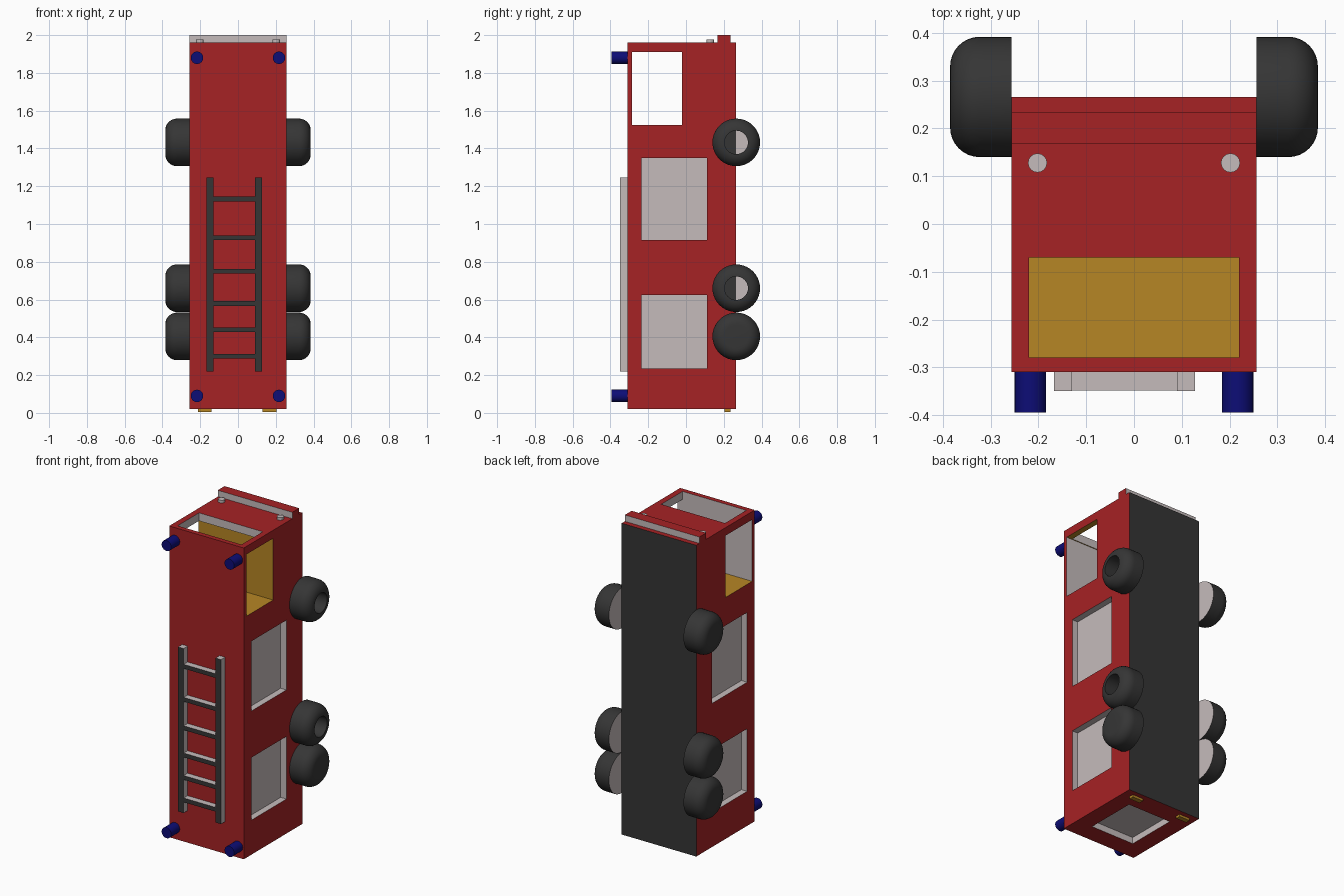
import bpy, bmesh, math
from mathutils import Matrix, Vector

if "Cube" in bpy.data.objects:
    bpy.data.objects.remove(bpy.data.objects["Cube"], do_unlink=True)


def material(name, rgb):
    m = bpy.data.materials.new(name)
    m.use_nodes = True
    m.diffuse_color = (*rgb, 1)
    m.node_tree.nodes["Principled BSDF"].inputs["Base Color"].default_value = (*rgb, 1)
    return m


PAINT = [material("red", (0.38, 0.016, 0.018)), material("dark_grey", (0.036, 0.036, 0.036)),
         material("pale_grey", (0.56, 0.5, 0.5)), material("ochre", (0.47, 0.24, 0.018)),
         material("blue", (0.004, 0.004, 0.18))]
RED, DARK, PALE, OCHRE, BLUE = range(5)


def finish(name, bm, rule):
    """Make an object; rule is a colour index or a function of face centre and normal."""
    me = bpy.data.meshes.new(name)
    bm.to_mesh(me)
    bm.free()
    for m in PAINT:
        me.materials.append(m)
    ob = bpy.data.objects.new(name, me)
    bpy.context.collection.objects.link(ob)
    colour(ob, rule)
    return ob


def colour(ob, rule):
    for p in ob.data.polygons:
        p.material_index = rule(p.center, p.normal) if callable(rule) else rule


def box(name, xs, ys, zs, rule):
    bm = bmesh.new()
    bmesh.ops.create_cube(bm, size=1)
    spans = (xs, ys, zs)
    for v in bm.verts:
        v.co = Vector([a + (b - a) * (c + 0.5) for (a, b), c in zip(spans, v.co)])
    return finish(name, bm, rule)


def cylinder(name, centre, radius, depth, axis, sides, rule):
    bm = bmesh.new()
    turn = Vector((0, 0, 1)).rotation_difference(Vector(axis)).to_matrix().to_4x4()
    bmesh.ops.create_cone(bm, cap_ends=True, segments=sides, radius1=radius, radius2=radius,
                          depth=depth, matrix=Matrix.Translation(centre) @ turn)
    return finish(name, bm, rule)


def smooth(ob):
    bpy.ops.object.select_all(action="DESELECT")
    ob.select_set(True)
    bpy.context.view_layer.objects.active = ob
    bpy.ops.object.shade_smooth_by_angle(angle=math.radians(40))


# Body shell with openings cut into it
W, ROOF, BELLY, TAIL, NOSE = 0.257, -0.31, 0.266, 0.02, 1.96
body = box("body", (-W, W), (ROOF, BELLY), (TAIL, NOSE), RED)

cuts = [((-1, 1), (-0.285, -0.02), (1.525, 1.91)),           # cab
        ((-0.22, 0.22), (-0.28, -0.07), (1.85, 2.1)),        # windscreen
        ((-0.15, 0.15), (-0.19, 0.135), (-0.1, TAIL + 0.04))]  # rear hatch
for side in (-1, 1):                                         # side lockers
    xs = sorted((side * (W - 0.04), side * 0.5))
    for zs in ((0.915, 1.35), (0.235, 0.625)):
        cuts.append((xs, (-0.236, 0.11), zs))

bpy.context.view_layer.objects.active = body
for cut in cuts:
    cutter = box("cutter", *cut, PALE)
    cutter.hide_render = True
    mod = body.modifiers.new("cut", "BOOLEAN")
    mod.operation, mod.solver, mod.object = "DIFFERENCE", "EXACT", cutter
    bpy.ops.object.modifier_apply(modifier=mod.name)
    bpy.data.objects.remove(cutter, do_unlink=True)


def body_rule(c, n):
    near = lambda a, b: abs(a - b) < 0.002
    if near(c.y, BELLY):
        return DARK
    if near(abs(c.x), W) or near(c.y, ROOF) or near(c.z, TAIL) or near(c.z, NOSE):
        return RED
    if 1.5 < c.z < 1.915 and n.y < 0.5:
        return OCHRE
    return PALE


colour(body, body_rule)

# Bumper
box("bumper", (-W, W), (0.168, 0.235), (NOSE - 0.005, 2.0),
    lambda c, n: PALE if abs(n.y) > 0.5 else RED)

# Head lamps, tail lamps and roof beacons
for side, label in ((1, "left"), (-1, "right")):
    cylinder(f"head_lamp_{label}", (side * 0.202, 0.128, NOSE + 0.006), 0.02, 0.02,
             (0, 0, 1), 16, PALE)
    x = side * 0.172 - 0.004
    box(f"tail_lamp_{label}", (x - 0.037, x + 0.037), (0.205, 0.235), (0.006, TAIL + 0.005), OCHRE)
    for end, z in (("front", 1.88), ("rear", 0.09)):
        smooth(cylinder(f"beacon_{end}_{label}", (side * 0.217, -0.35, z), 0.033, 0.09,
                        (0, 1, 0), 24, BLUE))

# Ladder on the roof, dark on its outer faces
ladder_rule = lambda c, n: DARK if n.y < -0.5 else PALE
for label, x in (("right", -0.149), ("left", 0.109)):
    box(f"ladder_rail_{label}", (x - 0.019, x + 0.019), (-0.35, ROOF), (0.22, 1.245), ladder_rule)
for i, z in enumerate((0.3, 0.44, 0.58, 0.75, 0.927, 1.133)):
    box(f"ladder_rung_{i + 1}", (-0.13, 0.09), (-0.349, ROOF), (z - 0.013, z + 0.013), ladder_rule)


# Wheels: half profile spun about the axle
def wheel(name, side, z, hollow):
    r, hub, width, bevel = 0.126, 0.065, 0.128, 0.062
    profile = [(0, 0), (0, r)]
    for i in range(9):
        a = math.pi / 2 * i / 8
        profile.append((width - bevel + bevel * math.sin(a), r - bevel + bevel * math.cos(a)))
    if hollow:
        profile += [(width, hub - 0.003), (0.008, hub - 0.003), (0.008, 0)]
    else:
        profile.append((width, 0))
    bm = bmesh.new()
    vs = [bm.verts.new((side * x, 0, h)) for x, h in profile]
    es = [bm.edges.new(pair) for pair in zip(vs, vs[1:])]
    bmesh.ops.spin(bm, geom=vs + es, cent=(0, 0, 0), axis=(1, 0, 0),
                   angle=math.tau, steps=40, use_duplicate=False)
    bmesh.ops.remove_doubles(bm, verts=bm.verts, dist=0.0005)
    bmesh.ops.recalc_face_normals(bm, faces=bm.faces)

    def rule(c, n):
        inner_face = abs(c.x) < 0.002
        hub_floor = abs(c.x) < 0.01 and c.y > 0
        return PALE if inner_face or hub_floor else DARK

    ob = finish(name, bm, rule)
    ob.location = (side * W, 0.266, z)
    smooth(ob)


for side, label in ((1, "left"), (-1, "right")):
    for place, z in (("front", 1.432), ("middle", 0.66), ("rear", 0.405)):
        wheel(f"wheel_{place}_{label}", side, z, side > 0 and place != "rear")
